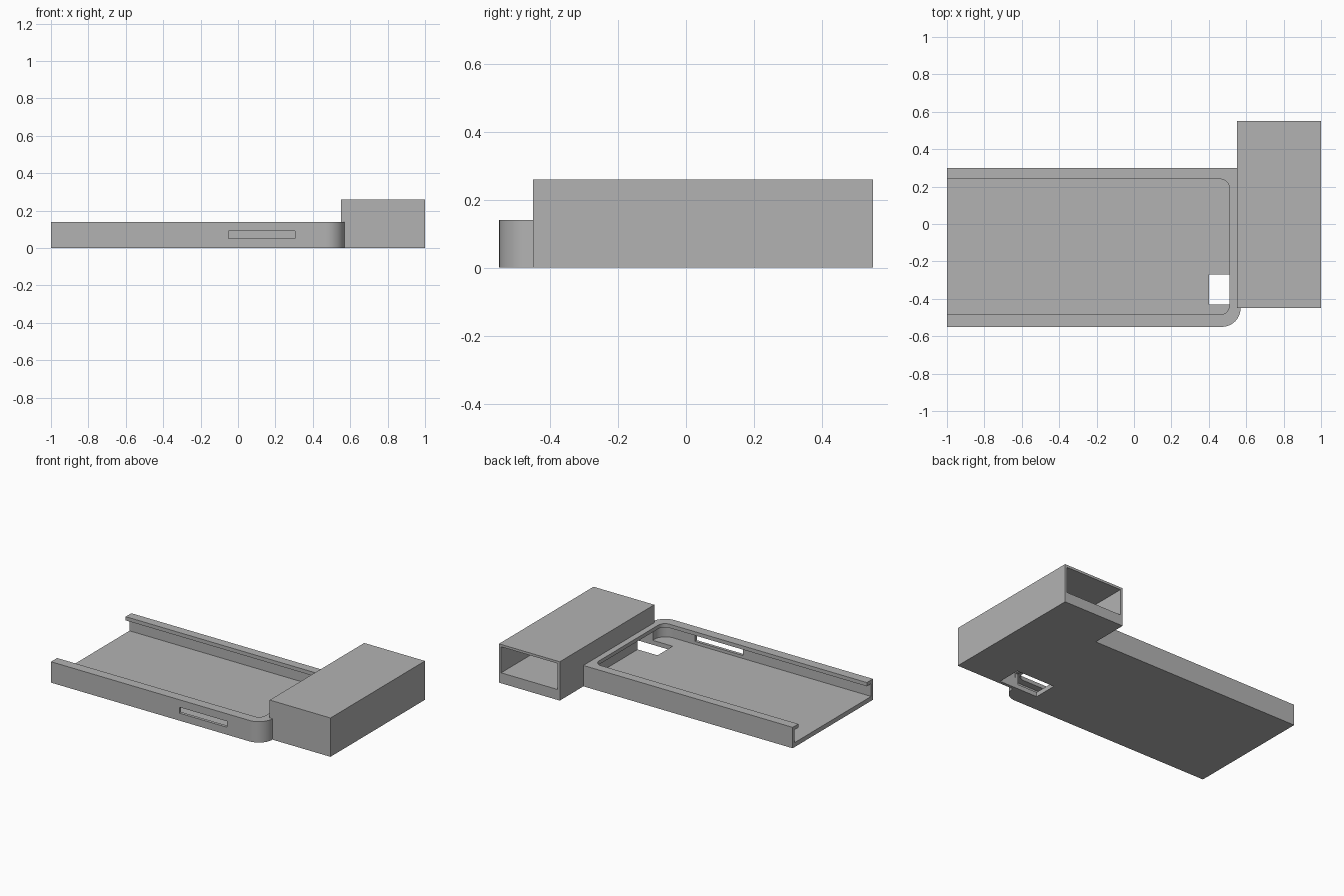
import bpy, bmesh, math

cube = bpy.data.objects.get("Cube")
if cube:
    bpy.data.objects.remove(cube, do_unlink=True)

grey = bpy.data.materials.new("plain_grey")
grey.use_nodes = True
colour = (0.45, 0.45, 0.45, 1)
grey.diffuse_color = colour
grey.node_tree.nodes["Principled BSDF"].inputs["Base Color"].default_value = colour


def slab(name, x0, x1, y0, y1, z0, z1, front_r=0, back_r=0):
    """Upright prism whose two +x corners can be rounded."""
    outline = [(x0, y1), (x0, y0)]
    for y, r, side, start in ((y0, front_r, 1, -90), (y1, back_r, -1, 0)):
        steps = 12 if r else 0
        for i in range(steps + 1):
            a = math.radians(start + 90 * i / max(steps, 1))
            outline.append((x1 - r + r * math.cos(a), y + side * r + r * math.sin(a))
                           if r else (x1, y))
    bm = bmesh.new()
    base = bm.faces.new([bm.verts.new((x, y, z0)) for x, y in outline])
    top = bmesh.ops.extrude_face_region(bm, geom=[base])["geom"]
    bmesh.ops.translate(bm, vec=(0, 0, z1 - z0),
                        verts=[v for v in top if isinstance(v, bmesh.types.BMVert)])
    bmesh.ops.recalc_face_normals(bm, faces=bm.faces)
    mesh = bpy.data.meshes.new(name)
    bm.to_mesh(mesh)
    bm.free()
    mesh.materials.append(grey)
    obj = bpy.data.objects.new(name, mesh)
    bpy.context.collection.objects.link(obj)
    return obj


def combine(target, other, operation):
    """Apply a boolean and remove the helper."""
    mod = target.modifiers.new(operation, "BOOLEAN")
    mod.operation, mod.solver, mod.object = operation, "EXACT", other
    bpy.context.view_layer.objects.active = target
    bpy.ops.object.modifier_apply(modifier=mod.name)
    bpy.data.objects.remove(other, do_unlink=True)


# Tray body joined to the tall side box
body = slab("tray_with_side_box", -1, 0.57, -0.55, 0.30, 0, 0.14, front_r=0.10)
combine(body, slab("side_box", 0.55, 1, -0.45, 0.55, 0, 0.26), "UNION")

# Box hollow, open at the back
combine(body, slab("box_hollow", 0.567, 0.984, -0.434, 0.7, 0.07, 0.244), "DIFFERENCE")

# Tray hollow under the lip, then the narrower opening through the lip
combine(body, slab("tray_hollow", -1.2, 0.547, -0.53, 0.28, 0.03, 0.115, 0.08, 0.08), "DIFFERENCE")
combine(body, slab("lip_opening", -1.2, 0.51, -0.485, 0.24, 0.08, 0.2, 0.05, 0.05), "DIFFERENCE")

# Connector passage in the floor and slot in the front wall
combine(body, slab("connector_passage", 0.40, 0.685, -0.43, -0.27, -0.1, 0.10), "DIFFERENCE")
combine(body, slab("button_slot", -0.05, 0.305, -0.7, -0.5, 0.05, 0.09), "DIFFERENCE")

# Smooth round corners, crisp edges
bpy.ops.object.select_all(action="DESELECT")
body.select_set(True)
bpy.context.view_layer.objects.active = body
bpy.ops.object.shade_smooth_by_angle(angle=math.radians(30))
